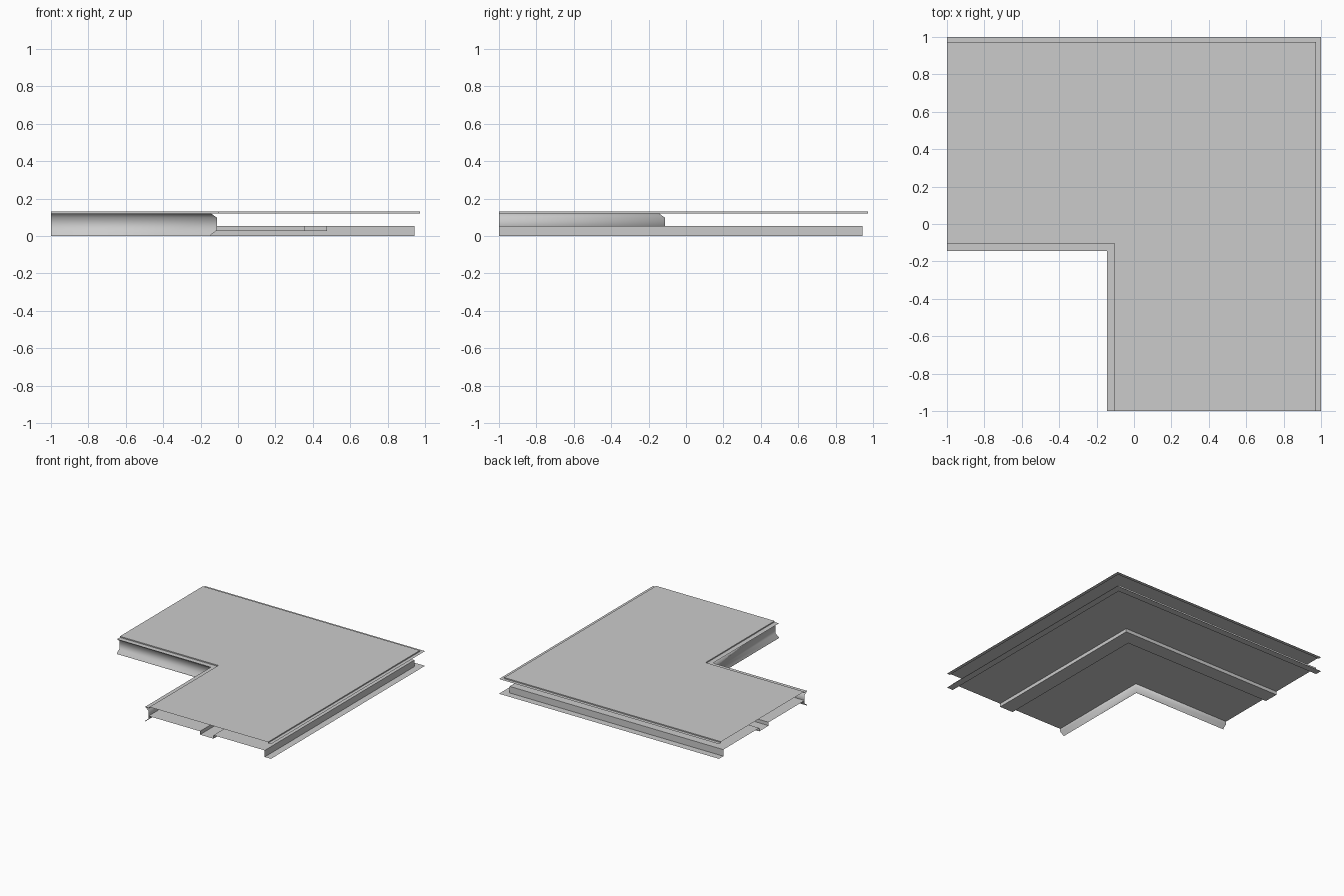
import bpy
import math

cube = bpy.data.objects.get("Cube")
if cube:
    bpy.data.objects.remove(cube, do_unlink=True)

GREY = 0.6
metal = bpy.data.materials.new("sheet_grey")
metal.use_nodes = True
metal.diffuse_color = (GREY, GREY, GREY, 1)
metal.node_tree.nodes["Principled BSDF"].inputs["Base Color"].default_value = (GREY, GREY, GREY, 1)


def mitred_sweep(name, profile, smooth=False):
    """Sweep (offset, height) points round the right-angled L path."""
    verts = []
    for d, z in profile:
        verts += [(-1, d, z), (d, d, z), (d, -1, z)]
    faces = []
    for i in range(len(profile) - 1):
        for j in range(2):
            a = 3 * i + j
            faces.append((a, a + 3, a + 4, a + 1)[::-1])
    mesh = bpy.data.meshes.new(name)
    mesh.from_pydata(verts, [], faces)
    mesh.materials.append(metal)
    obj = bpy.data.objects.new(name, mesh)
    bpy.context.collection.objects.link(obj)
    if smooth:
        bpy.ops.object.select_all(action='DESELECT')
        obj.select_set(True)
        bpy.context.view_layer.objects.active = obj
        bpy.ops.object.shade_smooth_by_angle(angle=math.radians(65))
    return obj


INNER, OUTER = -0.145, 1.0      # extreme edges
WALL, SKIRT = -0.113, 0.943     # upright faces
TOP, LEDGE, DECK = 0.13, 0.121, 0.054

# Upper sheet with a small step down to a ledge on both edges
mitred_sweep("upper_sheet", [(INNER, LEDGE), (-0.105, LEDGE), (-0.105, TOP),
                             (0.972, TOP), (0.972, LEDGE), (OUTER, LEDGE)])

# Lower sheet with a pressed channel, outer skirt and foot flange
mitred_sweep("lower_sheet", [(WALL, DECK), (0.355, DECK), (0.355, 0.026),
                             (0.477, 0.026), (0.477, DECK), (SKIRT, DECK),
                             (SKIRT, 0), (OUTER, 0)])

# Flared trim around the inside corner
mitred_sweep("inner_trim", [(INNER, 0), (INNER, 0.006), (WALL, 0.03),
                            (WALL, 0.098), (INNER, LEDGE)], smooth=True)
